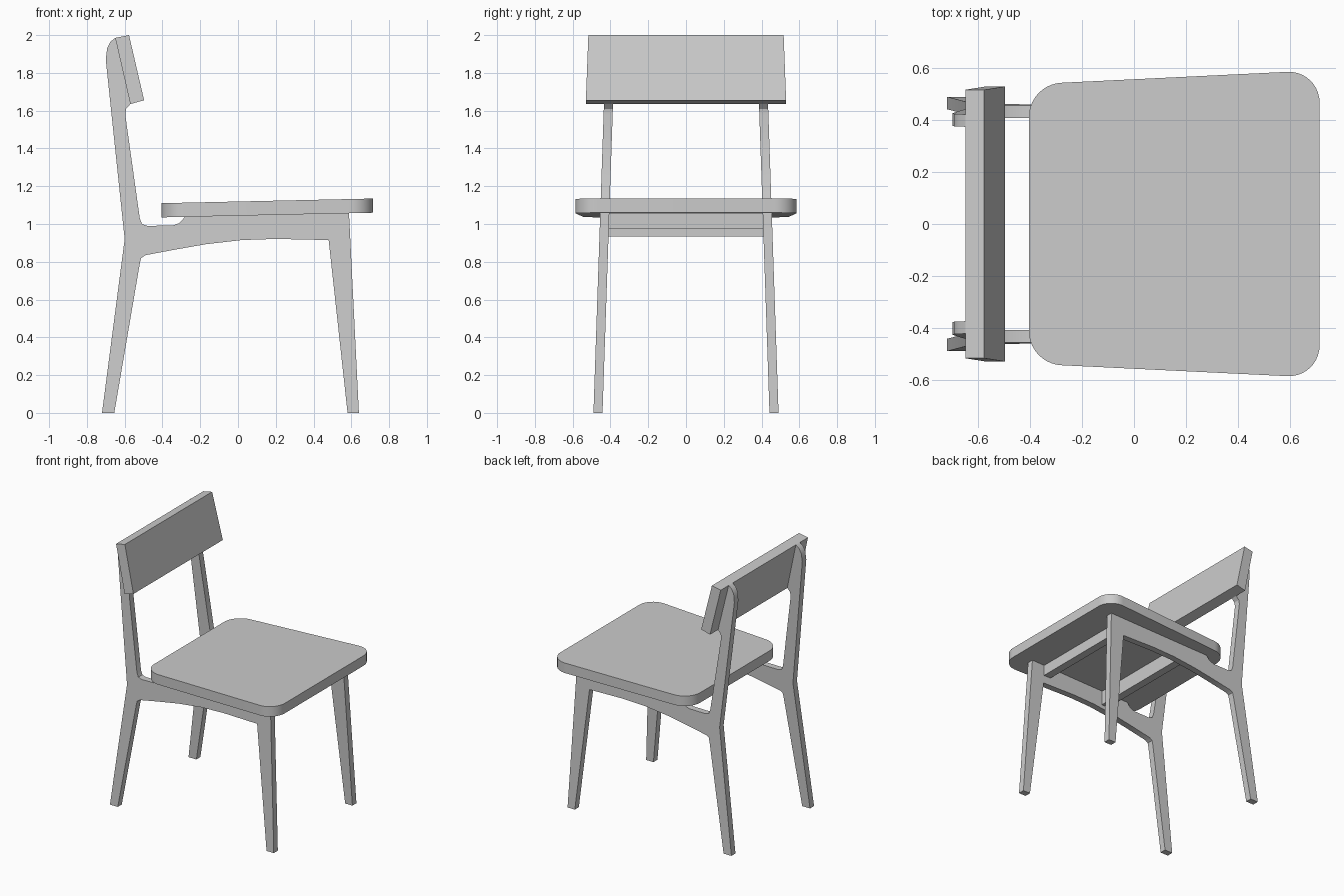
import bpy
import bmesh
import math

if "Cube" in bpy.data.objects:
    bpy.data.objects.remove(bpy.data.objects["Cube"], do_unlink=True)

grey = bpy.data.materials.new("plain grey")
grey.use_nodes = True
colour = (0.6, 0.6, 0.6, 1)
grey.diffuse_color = colour
grey.node_tree.nodes["Principled BSDF"].inputs["Base Color"].default_value = colour


def prism(name, lower, upper, smooth=30, corner=0):
    """Join two matching outlines into a solid, rounding the joining edges by corner."""
    bm = bmesh.new()
    a = [bm.verts.new(p) for p in lower]
    b = [bm.verts.new(p) for p in upper]
    bm.faces.new(a)
    bm.faces.new(b)
    sides = []
    for i in range(len(a)):
        j = (i + 1) % len(a)
        bm.faces.new((a[i], a[j], b[j], b[i]))
        sides.append(bm.edges.get((a[i], b[i])))
    bmesh.ops.recalc_face_normals(bm, faces=bm.faces)
    if corner:
        bmesh.ops.bevel(bm, geom=sides, offset=corner, segments=10,
                        profile=0.5, affect='EDGES')
    mesh = bpy.data.meshes.new(name)
    bm.to_mesh(mesh)
    bm.free()
    obj = bpy.data.objects.new(name, mesh)
    bpy.context.collection.objects.link(obj)
    mesh.materials.append(grey)
    bpy.ops.object.select_all(action='DESELECT')
    obj.select_set(True)
    bpy.context.view_layer.objects.active = obj
    bpy.ops.object.shade_smooth_by_angle(angle=math.radians(smooth))
    return obj


# Side frames: leg, rail and back post in one outline, leaning inwards
frame = [
    (-0.72, 0), (-0.655, 0), (-0.52, 0.79), (-0.513, 0.82), (-0.49, 0.835),
    (-0.33, 0.865), (-0.17, 0.893), (0.02, 0.915), (0.2, 0.921), (0.48, 0.915),
    (0.58, 0), (0.64, 0), (0.587, 1.07), (-0.27, 1.05), (-0.31, 1.005),
    (-0.345, 0.992), (-0.48, 0.99), (-0.508, 1.0), (-0.52, 1.03),
    (-0.597, 1.58), (-0.592, 1.61), (-0.57, 1.635), (-0.65, 1.985),
    (-0.675, 1.965), (-0.693, 1.93), (-0.7, 1.87), (-0.6, 0.92),
]


def frame_side(sign, reach):
    return [(x, sign * (reach - 0.034 * z), z) for x, z in frame]


for sign, side in ((1, "left"), (-1, "right")):
    prism(side + "_side_frame", frame_side(sign, 0.442), frame_side(sign, 0.49))

# Seat: tapered slab with rounded corners, rising slightly to the front
plan = [(-0.405, -0.538), (0.715, -0.592), (0.715, 0.592), (-0.405, 0.538)]
prism("seat",
      [(x, y, 1.044 + 0.022 * x) for x, y in plan],
      [(x, y, 1.119 + 0.022 * x) for x, y in plan], corner=0.125)

# Backrest: leaning board, slightly narrower at the top
board = [(-0.577, 2.0, 0.517), (-0.497, 1.655, 0.53),
         (-0.57, 1.635, 0.53), (-0.65, 1.985, 0.517)]
prism("backrest", [(x, -y, z) for x, z, y in board], [(x, y, z) for x, z, y in board])


# Cross rails under the seat
def cross_rail(name, x, bottom, top, width):
    section = [(x - width / 2, bottom), (x + width / 2, bottom),
               (x + width / 2, top), (x - width / 2, top)]
    prism(name, [(u, -0.415, v) for u, v in section], [(u, 0.415, v) for u, v in section])


cross_rail("front_cross_rail", 0.45, 0.975, 1.056, 0.06)
cross_rail("rear_cross_rail", -0.08, 0.935, 1.045, 0.06)
